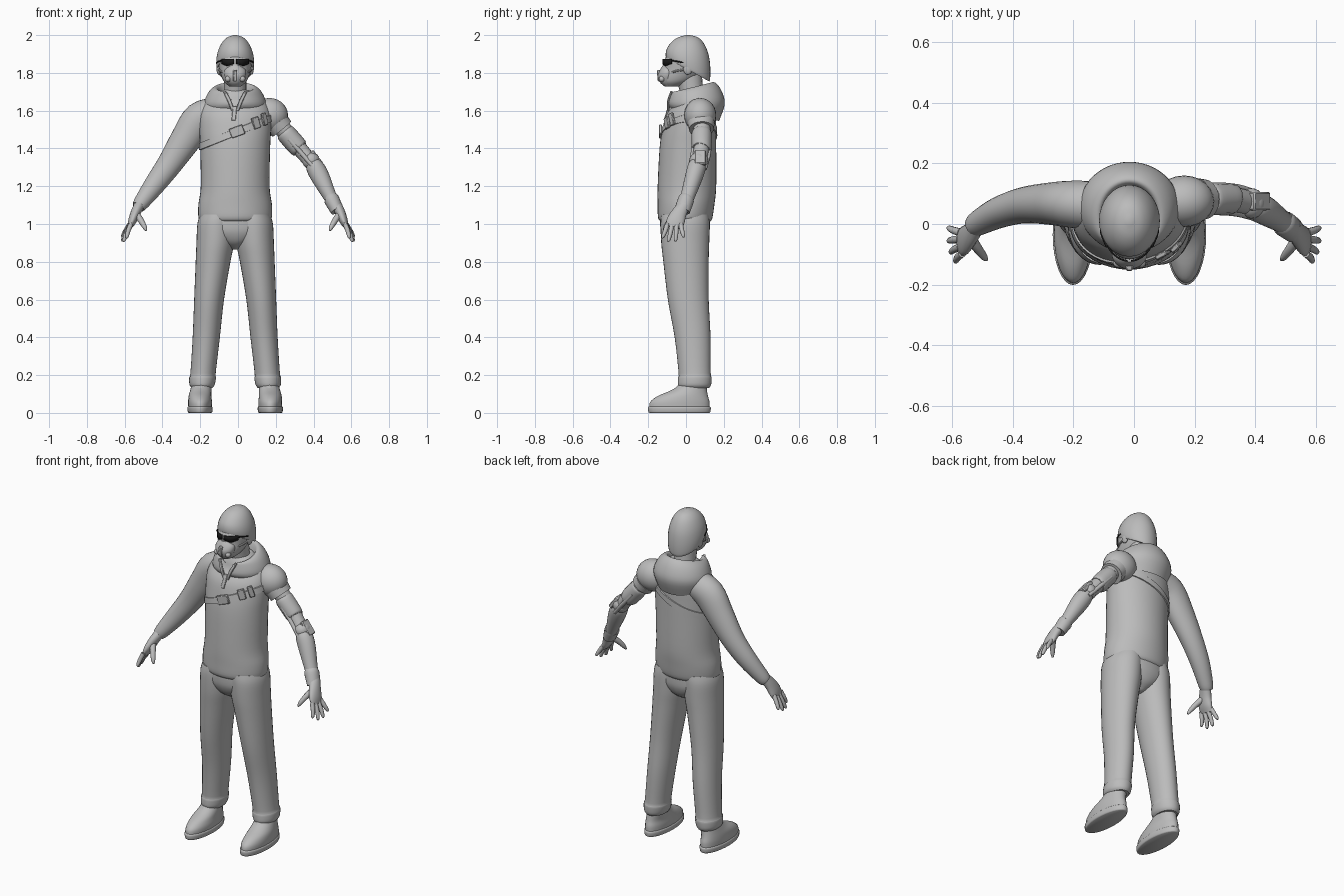
import bpy, bmesh, math
from mathutils import Vector

AX = -0.015  # body centre line


def material(name, c):
    m = bpy.data.materials.new(name)
    m.diffuse_color = (*c, 1)
    return m


GREY = material("grey", (0.5, 0.5, 0.5))
BLACK = material("black", (0.01, 0.01, 0.01))


def finish(name, bm, mat=GREY, angle=40):
    bmesh.ops.recalc_face_normals(bm, faces=bm.faces[:])
    me = bpy.data.meshes.new(name)
    bm.to_mesh(me)
    bm.free()
    me.materials.append(mat)
    ob = bpy.data.objects.new(name, me)
    bpy.context.collection.objects.link(ob)
    bpy.ops.object.select_all(action='DESELECT')
    ob.select_set(True)
    bpy.context.view_layer.objects.active = ob
    bpy.ops.object.shade_smooth_by_angle(angle=math.radians(angle))
    return ob


def spline(keys, steps):
    """Catmull-Rom through tuples of any length."""
    out = []
    for i in range(len(keys) - 1):
        p = [keys[max(0, min(len(keys) - 1, i + k))] for k in (-1, 0, 1, 2)]
        for s in range(steps):
            t = s / steps
            out.append([0.5 * (2*b + (c-a)*t + (2*a-5*b+4*c-d)*t*t + (3*b-a-3*c+d)*t**3)
                        for a, b, c, d in zip(*p)])
    return out + [list(keys[-1])]


def skin(rings, caps=True, closed=True):
    bm = bmesh.new()
    vs = [[bm.verts.new(p) for p in r] for r in rings]
    n = len(vs[0])
    for a, b in zip(vs, vs[1:]):
        for i in range(n if closed else n - 1):
            j = (i + 1) % n
            bm.faces.new((a[i], a[j], b[j], b[i]))
    if caps:
        bm.faces.new(vs[0])
        bm.faces.new(vs[-1])
    return bm


def loft(name, keys, n=32, steps=4, mat=GREY, caps=True):
    """Stack of level ellipses: cx, cy, z, rx, ry, tilt toward the back."""
    rings = []
    for k in spline([tuple(k) + (0,) * (6 - len(k)) for k in keys], steps):
        cx, cy, z, rx, ry, tilt = k
        rings.append([(cx + rx * math.cos(a), cy + ry * math.sin(a), z + tilt * math.sin(a))
                      for a in (2 * math.pi * i / n for i in range(n))])
    return finish(name, skin(rings, caps), mat)


def tube(name, keys, n=20, steps=4, mat=GREY):
    """Sweep along a path: x, y, z, radius across, radius front-back."""
    pts = spline(keys, steps)
    rings = []
    for i, p in enumerate(pts):
        t = (Vector(pts[min(i + 1, len(pts) - 1)][:3]) - Vector(pts[max(i - 1, 0)][:3])).normalized()
        u = Vector((0, 1, 0))
        u = (u - t * u.dot(t)).normalized()
        v = t.cross(u)
        rings.append([Vector(p[:3]) + v * p[3] * math.cos(a) + u * p[4] * math.sin(a)
                      for a in (2 * math.pi * k / n for k in range(n))])
    return finish(name, skin(rings), mat)


def ball(name, c, r, mat=GREY):
    bm = bmesh.new()
    bmesh.ops.create_uvsphere(bm, u_segments=24, v_segments=14, radius=1)
    for v in bm.verts:
        v.co = Vector([c[i] + v.co[i] * r[i] for i in range(3)])
    return finish(name, bm, mat)


def block(name, c, size, rot=(0, 0, 0)):
    bm = bmesh.new()
    bmesh.ops.create_cube(bm, size=1)
    for v in bm.verts:
        v.co = Vector([v.co[i] * size[i] for i in range(3)])
    bmesh.ops.bevel(bm, geom=bm.edges[:], offset=min(size) * 0.2, segments=1, affect='EDGES')
    ob = finish(name, bm)
    ob.location, ob.rotation_euler = c, rot
    return ob


# Hoodie body
TORSO = [(AX, 0, 1.01, .17, .125), (AX, -.004, 1.03, .193, .143), (AX, 0, 1.1, .195, .15),
         (AX, .005, 1.2, .182, .155), (AX, .01, 1.4, .185, .15), (AX, .017, 1.5, .19, .142),
         (AX, .027, 1.58, .188, .13), (AX, .04, 1.64, .165, .1), (AX, .04, 1.68, .12, .085),
         (AX, .04, 1.71, .07, .07)]
loft("hoodie_body", TORSO, 40)

# Chest strap wrapping diagonally around the torso
dense = spline(TORSO, 12)
strap = []
for dz, off in ((-.02, -.004), (-.018, .006), (.018, .006), (.02, -.004)):
    row = []
    for i in range(49):
        a = 2 * math.pi * i / 48
        z = 1.485 + .075 * math.cos(a) + dz
        k = min(dense, key=lambda q: abs(q[2] - z))
        row.append((AX + (k[3] + off) * math.cos(a), k[1] + (k[4] + off) * math.sin(a), z))
    strap.append(row)
finish("chest_strap", skin(strap, False, False))
block("strap_buckle", (-.005, -.135, 1.49), (.075, .016, .052), (0, -.35, 0))
block("strap_clip", (.095, -.10, 1.535), (.04, .016, .06), (0, -.3, .5))
block("strap_slider", (.14, -.075, 1.555), (.03, .016, .065), (0, -.3, .75))

# Hood lying on the back, opened at the throat
hood = loft("hood", [(AX, .05, 1.575, .148, .125, -.03), (AX, .055, 1.635, .165, .15, 0),
                     (AX, .05, 1.695, .143, .138, .01), (AX, .035, 1.722, .113, .12, .026),
                     (AX, .03, 1.712, .09, .10, .026), (AX, .03, 1.65, .075, .075, 0)],
            48, 4, caps=False)
bm = bmesh.new()
bm.from_mesh(hood.data)
gap = []
for f in bm.faces:
    c = f.calc_center_median()
    if c.y < 0 and abs(c.x - AX) < .01 + .35 * max(0, c.z - 1.60):
        gap.append(f)
bmesh.ops.delete(bm, geom=gap, context='FACES')
bm.to_mesh(hood.data)
bm.free()
# Collar edges and zip placket
for s in (-1, 1):
    tube("collar_edge", [(AX + s * .012, -.093, 1.60, .008, .006), (AX + s * .03, -.092, 1.65, .01, .008),
                         (AX + s * .055, -.075, 1.70, .008, .008)], 8)
block("zip_placket", (AX - .005, -.101, 1.585), (.022, .012, .08), (-.3, 0.1, 0))

# Head, neck and face mask
tube("neck", [(AX, .045, 1.6, .066, .066), (AX, .03, 1.7, .06, .062), (AX, .015, 1.79, .06, .07)])
loft("head", [(AX, -.07, 1.728, .03, .035), (AX, -.052, 1.75, .056, .075), (AX, -.03, 1.78, .072, .1),
              (AX, -.01, 1.82, .084, .108), (AX, 0, 1.87, .09, .113), (AX, .01, 1.91, .08, .1)])
loft("face_mask", [(AX, -.095, 1.728, .022, .018), (AX, -.1, 1.75, .042, .038), (AX, -.1, 1.785, .057, .049),
                   (AX, -.096, 1.815, .055, .042), (AX, -.092, 1.838, .03, .033)])
block("mask_nose_ridge", (AX, -.142, 1.785), (.022, .02, .06), (.1, 0, 0))
for s in (-1, 1):
    ball("mask_filter", (AX + s * .038, -.128, 1.768), (.016, .016, .016))
    ball("ear", (AX + s * .087, .01, 1.825), (.012, .025, .035))
    tube("mask_strap", [(AX + s * .05, -.085, 1.8, .006, .006), (AX + s * .078, -.05, 1.81, .006, .006),
                        (AX + s * .088, .01, 1.82, .006, .006)], 8)

# Sunglasses
for s in (-1, 1):
    rows = []
    for z0, z1 in ((0, 0), (1, 1)):
        rows.append([(AX + s * .092 * math.cos(a), -.122 * math.sin(a) - .003,
                      1.874 if z0 else 1.836 + .012 * abs(i - 5) / 5)
                     for i, a in ((i, math.radians(38 + 4.8 * i)) for i in range(11))])
    finish("glasses_lens", skin(rows, False, False), BLACK).modifiers.new("thick", 'SOLIDIFY').thickness = .006
    tube("glasses_arm", [(AX + s * .073, -.076, 1.865, .004, .005), (AX + s * .092, -.03, 1.858, .004, .005),
                         (AX + s * .094, .01, 1.85, .004, .005)], 8, mat=BLACK)

# Knit cap
loft("cap", [(AX, .008, 1.822, .085, .105, -.06), (AX, .01, 1.82, .097, .116, -.061),
             (AX, .011, 1.865, .1, .118, -.042), (AX, .011, 1.915, .091, .109, -.02),
             (AX, .011, 1.96, .07, .085, -.006), (AX, .011, 1.988, .042, .052), (AX, .011, 2.0, .008, .01)])

# Trousers
loft("trouser_hips", [(AX, 0, .865, .02, .05), (AX, -.002, .9, .1, .1), (AX, -.004, .95, .185, .126),
                      (AX, -.005, 1.0, .195, .132), (AX, -.005, 1.06, .185, .13)])
LEG = [(.175, .045, .132, .055, .078), (.175, .045, .15, .067, .088), (.172, .047, .19, .071, .089),
       (.170, .046, .21, .067, .085), (.153, .035, .4, .072, .095), (.138, .012, .6, .079, .108),
       (.117, 0, .8, .092, .12), (.105, -.004, .9, .1, .127), (.098, -.005, 1.0, .102, .13),
       (.09, -.005, 1.05, .095, .125)]
for s in (-1, 1):
    loft("trouser_leg", [(AX + s * k[0],) + k[1:] for k in LEG])
    tube("pocket_edge", [(AX + s * .1, -.118, 1.005, .004, .004), (AX + s * .14, -.102, .985, .004, .004),
                         (AX + s * .187, -.05, .98, .004, .004)], 8)
    # Shoes
    x = AX + s * .186
    loft("shoe_sole", [(x, -.035, 0, .06, .158), (x, -.035, .006, .065, .164),
                       (x, -.035, .028, .067, .166), (x, -.035, .036, .06, .158)])
    loft("shoe_upper", [(x, -.035, .03, .062, .16), (x, -.032, .06, .063, .156), (x, -.016, .09, .06, .132),
                        (x - s * .004, .016, .12, .056, .095), (x - s * .008, .036, .15, .053, .073),
                        (x - s * .01, .042, .2, .05, .065)])
    loft("shoe_tongue", [(x - s * .004, -.035, .1, .026, .05), (x - s * .005, -.015, .135, .026, .04),
                         (x - s * .006, -.005, .155, .02, .025)], 16)

# Sleeved arm
tube("sleeve", [(-.11, .06, 1.59, .08, .08), (-.2, .065, 1.555, .092, .078), (-.275, .067, 1.45, .082, .07),
                (-.36, .062, 1.32, .067, .06), (-.44, .04, 1.21, .056, .052), (-.51, .005, 1.115, .042, .042),
                (-.528, -.008, 1.09, .034, .036)], 28)

# Mechanical arm: shoulder shell, plated upper arm, elbow, forearm
ball("shoulder_shell", (.165, .075, 1.575), (.1, .085, .092))
tube("shoulder_rim", [(.205, .08, 1.535, .068, .072), (.232, .082, 1.502, .064, .066)])
tube("upper_arm_core", [(.18, .08, 1.57, .05, .05), (.3, .085, 1.43, .042, .042), (.385, .068, 1.33, .038, .04)])
tube("upper_arm_plate", [(.245, .083, 1.49, .045, .048), (.258, .083, 1.475, .052, .054),
                         (.315, .083, 1.41, .052, .052), (.33, .081, 1.395, .044, .046)], 12)
for dy in (-.042, .042):
    tube("arm_piston", [(.27, .083 + dy, 1.45, .012, .012), (.34, .078 + dy, 1.37, .012, .012),
                        (.41, .058 + dy, 1.29, .01, .01)], 10)
ball("elbow_joint", (.387, .068, 1.335), (.046, .05, .046))
block("elbow_guard", (.415, .075, 1.35), (.025, .06, .09), (0, -.65, 0))
tube("forearm", [(.385, .066, 1.335, .03, .036), (.405, .058, 1.305, .047, .048), (.435, .042, 1.25, .049, .047),
                 (.485, .01, 1.15, .036, .038), (.52, -.012, 1.085, .03, .033)], 24)
tube("glove_cuff", [(.492, .004, 1.135, .036, .039), (.497, 0, 1.127, .041, .043),
                    (.525, -.02, 1.07, .035, .042)])

# Hands
FINGERS = [((.567, -.098, 1.0), (.588, -.122, .925)), ((.573, -.075, .99), (.603, -.092, .906)),
           ((.575, -.05, .99), (.610, -.055, .908)), ((.572, -.028, 1.0), (.610, -.014, .93))]
for s in (-1, 1):
    tube("palm", [(s * .522, -.008, 1.1, .028, .032), (s * .542, -.035, 1.06, .026, .04),
                  (s * .56, -.055, 1.015, .022, .048), (s * .574, -.064, .982, .012, .042)])
    for a, b in FINGERS:
        m = [(p + q) / 2 for p, q in zip(a, b)]
        tube("finger", [(s * a[0], a[1], a[2], .013, .013), (s * (m[0] + .004), m[1], m[2], .012, .012),
                        (s * b[0], b[1], b[2] + .008, .009, .009), (s * b[0], b[1], b[2], .004, .004)], 10)
    tube("thumb", [(s * .54, -.045, 1.055, .018, .02), (s * .515, -.082, 1.02, .016, .016),
                   (s * .495, -.108, .985, .012, .012), (s * .486, -.118, .965, .005, .005)], 10)
